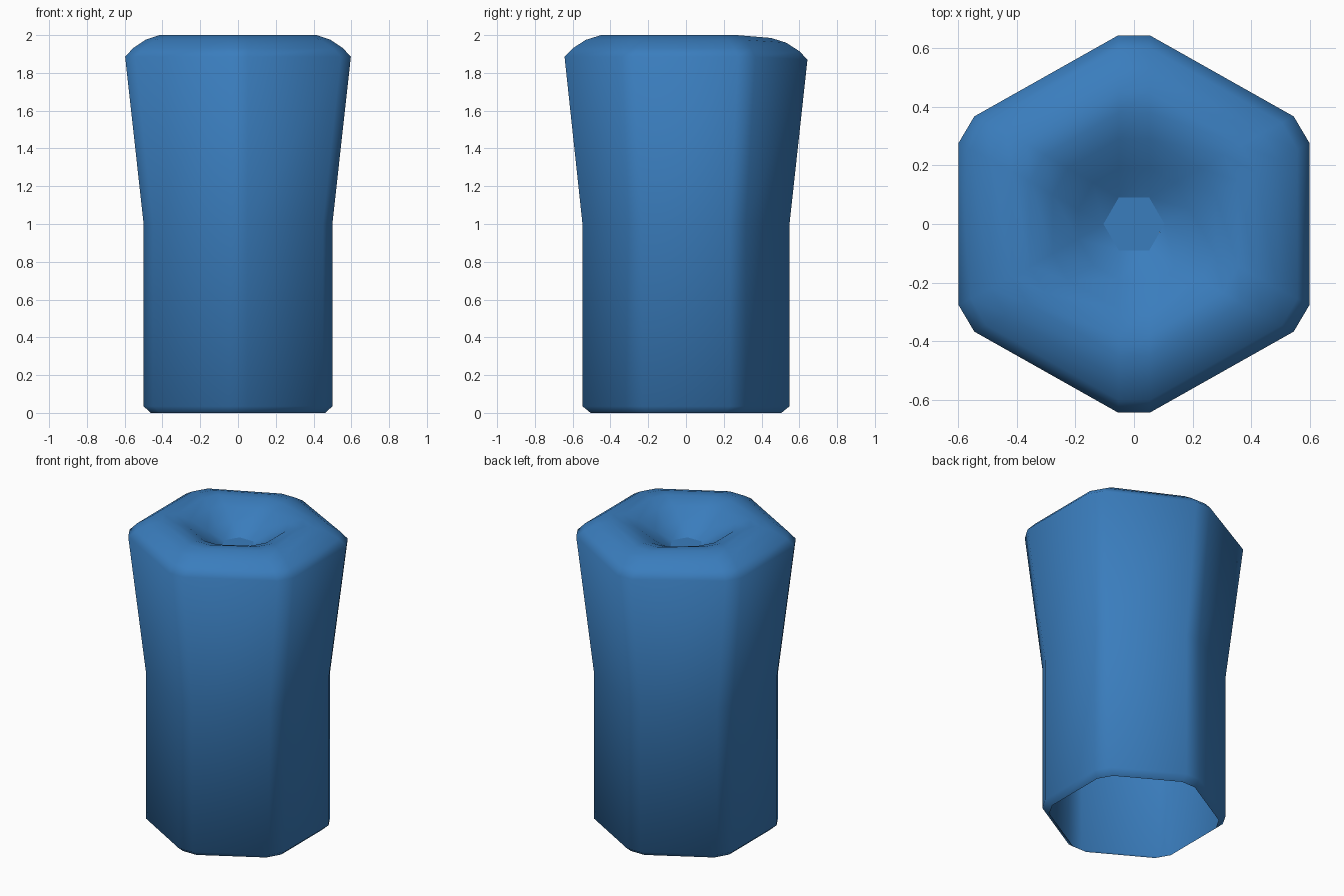
import bpy, bmesh, math
from mathutils import Vector

if "Cube" in bpy.data.objects:
    bpy.data.objects.remove(bpy.data.objects["Cube"])

blue = bpy.data.materials.new("blue")
blue.diffuse_color = (0.042, 0.205, 0.51, 1)
blue.use_nodes = True
blue.node_tree.nodes["Principled BSDF"].inputs["Base Color"].default_value = blue.diffuse_color

# Profile: (distance of clipped corner, half width of clip, z, x stretch)
PROFILE = [
    (0.505, 0.05, 0.0, 1.0), (0.548, 0.05, 0.035, 1.0),      # open foot with rolled lip
    (0.548, 0.05, 1.0, 1.0),                                 # waist
    (0.643, 0.052, 1.885, 1.025),                            # flared head
    (0.60, 0.052, 1.93, 1.02), (0.53, 0.052, 1.975, 1.01),
    (0.45, 0.052, 2.0, 1.0), (0.38, 0.052, 1.998, 1.0),      # rounded rim
    (0.29, 0.052, 1.965, 1.0), (0.19, 0.052, 1.90, 1.0),     # funnel
    (0.09, 0.052, 1.84, 1.0),
]


def ring(bm, d, h, z, sx):
    verts = []
    for k in range(6):
        a = math.radians(90 + 60 * k)
        n, t = Vector((math.cos(a), math.sin(a), 0)), Vector((-math.sin(a), math.cos(a), 0))
        drop = 0.015 if k == 0 and z > 1.8 and d > 0.2 else 0   # back corner sits a little lower
        for s in (-h, h):
            p = n * d + t * s
            verts.append(bm.verts.new((p.x * sx, p.y, z - drop)))
    return verts


def make_object(name, bm):
    bmesh.ops.remove_doubles(bm, verts=bm.verts, dist=0.002)
    bmesh.ops.recalc_face_normals(bm, faces=bm.faces)
    me = bpy.data.meshes.new(name)
    bm.to_mesh(me)
    bm.free()
    me.materials.append(blue)
    ob = bpy.data.objects.new(name, me)
    bpy.context.collection.objects.link(ob)
    for p in me.polygons:
        p.use_smooth = True
    return ob


# Six-sided hollow body with funnel top
bm = bmesh.new()
rings = [ring(bm, *p) for p in PROFILE]
for lo, hi in zip(rings, rings[1:]):
    for i in range(12):
        j = (i + 1) % 12
        bm.faces.new((lo[i], lo[j], hi[j], hi[i]))
make_object("hex_body", bm)

# Small floor plate at the bottom of the funnel
bm = bmesh.new()
bm.faces.new(ring(bm, *PROFILE[-1]))
make_object("funnel_floor", bm)
